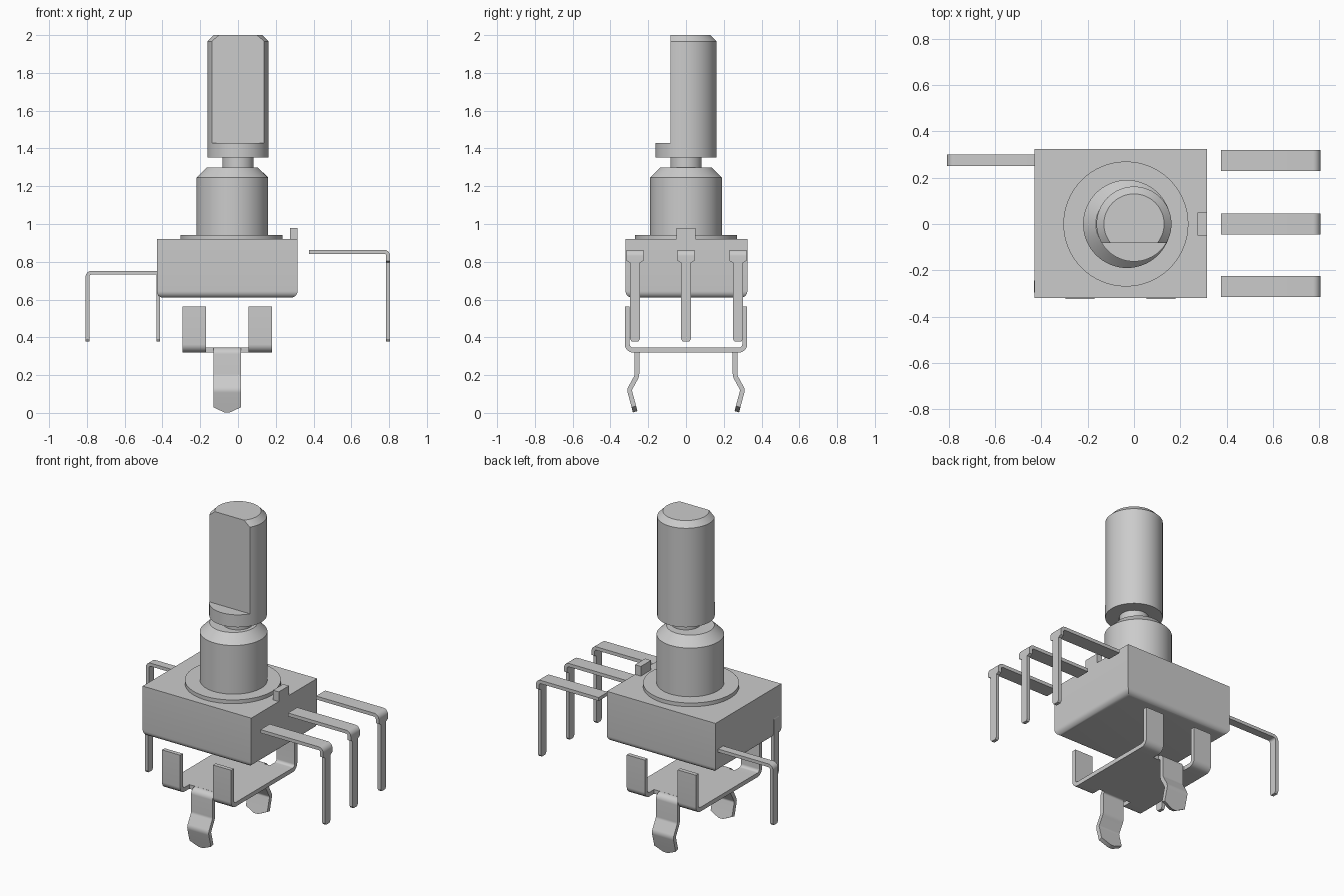
import bpy
import bmesh
import math
from mathutils import Vector

if "Cube" in bpy.data.objects:
    bpy.data.objects.remove(bpy.data.objects["Cube"], do_unlink=True)

grey = bpy.data.materials.new("plain_grey")
grey.use_nodes = True
grey.diffuse_color = (0.6, 0.6, 0.6, 1)
grey.node_tree.nodes["Principled BSDF"].inputs["Base Color"].default_value = (0.6, 0.6, 0.6, 1)


def finish(bm, name):
    bmesh.ops.recalc_face_normals(bm, faces=bm.faces[:])
    mesh = bpy.data.meshes.new(name)
    bm.to_mesh(mesh)
    bm.free()
    mesh.materials.append(grey)
    obj = bpy.data.objects.new(name, mesh)
    bpy.context.collection.objects.link(obj)
    return obj


def box(name, lo, hi, round_bottom=0):
    bm = bmesh.new()
    bmesh.ops.create_cube(bm, size=1)
    for v in bm.verts:
        v.co = [hi[i] if v.co[i] > 0 else lo[i] for i in range(3)]
    if round_bottom:
        edges = [e for e in bm.edges if all(v.co.z == lo[2] or abs(v.co.z - lo[2]) < 1e-5 for v in e.verts)]
        bmesh.ops.bevel(bm, geom=edges, offset=round_bottom, segments=6, profile=0.5, affect='EDGES')
    return finish(bm, name)


def lathe(name, profile, cx=0, sides=64):
    """Solid of revolution from (radius, height) points."""
    bm = bmesh.new()
    rings = []
    for r, z in profile:
        angles = [2 * math.pi * i / sides for i in range(sides)]
        rings.append([bm.verts.new((cx + r * math.cos(a), r * math.sin(a), z)) for a in angles])
    for a, b in zip(rings, rings[1:]):
        for i in range(sides):
            j = (i + 1) % sides
            bm.faces.new((a[i], a[j], b[j], b[i]))
    bm.faces.new(rings[0])
    bm.faces.new(rings[-1])
    return finish(bm, name)


def fillet(path, steps=6):
    """Round the path corners; points are (u, v, width, radius)."""
    out = []
    for i, (u, v, w, r) in enumerate(path):
        p = Vector((u, v))
        if r == 0:
            out.append((p, w))
            continue
        a = (Vector(path[i - 1][:2]) - p).normalized()
        b = (Vector(path[i + 1][:2]) - p).normalized()
        reach = r / math.tan(a.angle(b) / 2)
        start, end = p + a * reach, p + b * reach
        centre = p + (a + b).normalized() * (r / math.sin(a.angle(b) / 2))
        for k in range(steps + 1):
            d = (start.lerp(end, k / steps) - centre).normalized()
            out.append((centre + d * r, w))
    return out


def strip(name, path, thick, along, offset):
    """Bent sheet strip in the xz or yz plane, centred at offset on the other axis."""
    pts = fillet(path)
    bm = bmesh.new()
    rings = []
    for i, (p, w) in enumerate(pts):
        before = (p - pts[i - 1][0]).normalized() if i else None
        after = (pts[i + 1][0] - p).normalized() if i < len(pts) - 1 else None
        before, after = before or after, after or before
        t = (before + after).normalized()
        n = Vector((-t.y, t.x)) * (thick / 2 / t.dot(before))
        ring = []
        for s, side in ((1, 1), (1, -1), (-1, -1), (-1, 1)):
            q = p + n * s
            c = offset + side * w / 2
            ring.append(bm.verts.new((q.x, c, q.y) if along == 'x' else (c, q.x, q.y)))
        rings.append(ring)
    for a, b in zip(rings, rings[1:]):
        for i in range(4):
            j = (i + 1) % 4
            bm.faces.new((a[i], a[j], b[j], b[i]))
    bm.faces.new(rings[0])
    bm.faces.new(rings[-1])
    return finish(bm, name)


# Housing, locating tab, flange and threaded bushing
box("housing", (-0.43, -0.32, 0.61), (0.315, 0.325, 0.92), 0.035)
box("locating_tab", (0.275, -0.05, 0.91), (0.315, 0.05, 0.98))
lathe("flange", [(0.27, 0.915), (0.27, 0.943)], -0.035)
lathe("bushing", [(0.19, 0.93), (0.19, 1.245), (0.135, 1.3)], -0.03)

# Shaft with a flat milled into the front
lathe("shaft_neck", [(0.083, 1.28), (0.083, 1.37)])
shaft = lathe("shaft", [(0.162, 1.353), (0.162, 1.967), (0.13, 2.0)])
cutter = box("flat_cutter", (-0.3, -0.4, 1.43), (0.3, -0.083, 2.2))
cutter.hide_render = True
mod = shaft.modifiers.new("flat", 'BOOLEAN')
mod.operation = 'DIFFERENCE'
mod.solver = 'EXACT'
mod.object = cutter
bpy.context.view_layer.objects.active = shaft
bpy.ops.object.modifier_apply(modifier="flat")
bpy.data.objects.remove(cutter, do_unlink=True)

# Three wide terminals on the left side, narrowing below the shoulder
for label, y in (("front", -0.27), ("middle", 0), ("back", 0.275)):
    strip(label + "_terminal", [
        (0.375, 0.853, 0.09, 0), (0.795, 0.853, 0.09, 0.022),
        (0.795, 0.805, 0.09, 0), (0.795, 0.795, 0.052, 0),
        (0.795, 0.39, 0.052, 0), (0.795, 0.377, 0.034, 0)], 0.021, 'x', y)

# Two narrow switch pins on the right side, the front one tucked into the housing
for label, y, shift in (("front", -0.27, 0.375), ("back", 0.275, 0)):
    strip(label + "_switch_pin", [
        (-0.42 + shift, 0.742, 0.05, 0), (-0.797 + shift, 0.742, 0.05, 0.022),
        (-0.797 + shift, 0.39, 0.05, 0), (-0.797 + shift, 0.377, 0.034, 0)], 0.02, 'x', y)

# Mounting bracket: plate, four upright flaps and two kinked snap legs
mid, z = -0.0575, 0.333
box("bracket_plate", (-0.295, -0.235, 0.32), (0.18, 0.235, 0.346))
for label, s in (("front", -1), ("back", 1)):
    for side, x in (("right", -0.2325), ("left", 0.1175)):
        strip(f"{label}_{side}_flap", [
            (s * 0.235, z, 0.125, 0), (s * 0.311, z, 0.125, 0.03),
            (s * 0.311, 0.562, 0.125, 0)], 0.026, 'y', x)
    strip(label + "_snap_leg", [
        (s * 0.23, z, 0.147, 0), (s * 0.26, z, 0.147, 0.022),
        (s * 0.26, 0.195, 0.147, 0.04), (s * 0.3, 0.122, 0.147, 0.03),
        (s * 0.276, 0.033, 0.147, 0), (s * 0.269, 0.006, 0.03, 0)], 0.025, 'y', mid)

# Smooth the curved surfaces, keep the corners crisp
for obj in bpy.context.scene.objects:
    obj.select_set(obj.type == 'MESH')
bpy.context.view_layer.objects.active = shaft
bpy.ops.object.shade_smooth_by_angle(angle=math.radians(30))
